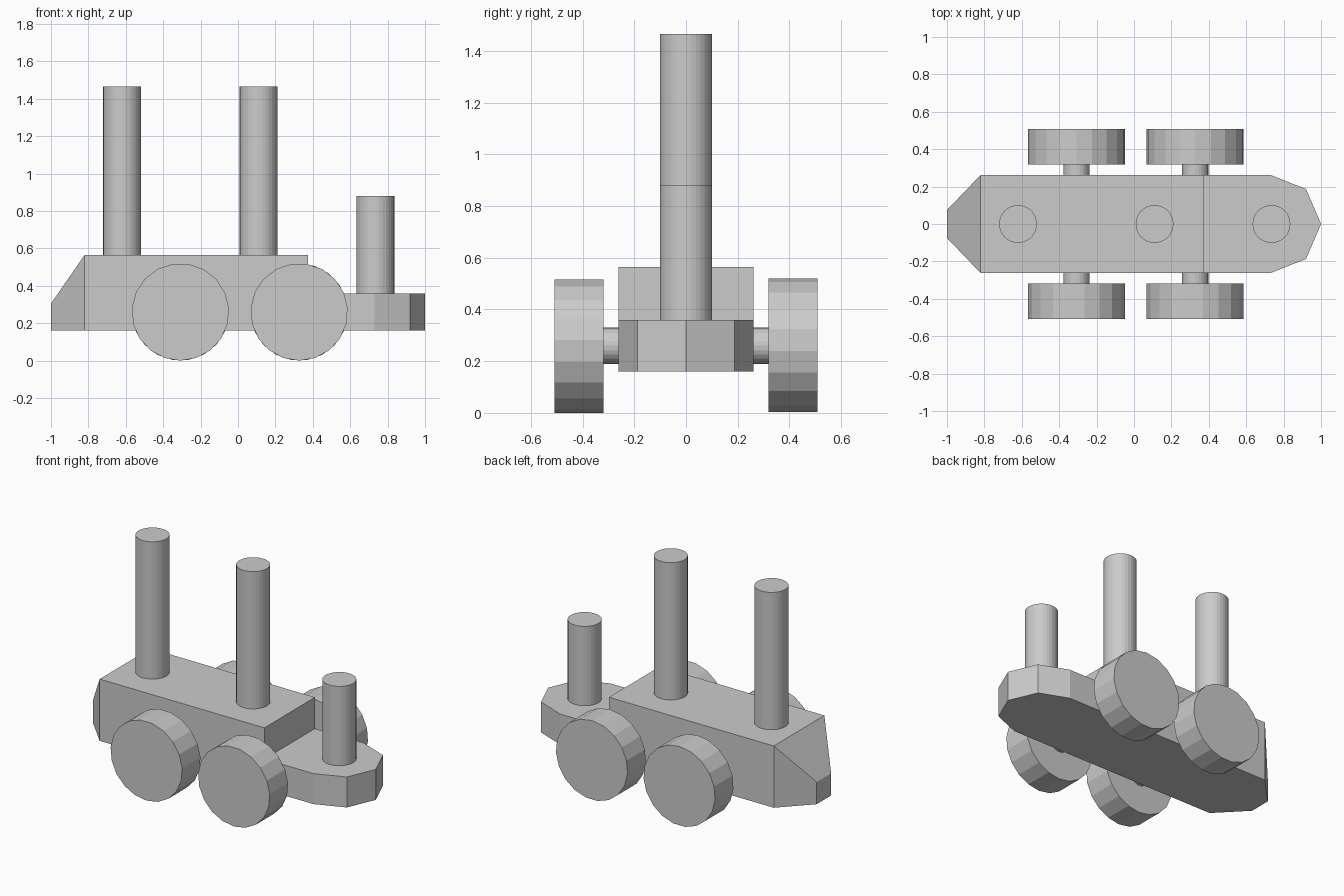
import bpy, bmesh, math
from mathutils import Matrix, Vector

cube = bpy.data.objects.get("Cube")
if cube:
    bpy.data.objects.remove(cube, do_unlink=True)

GREY = (0.6, 0.6, 0.6, 1.0)
mat = bpy.data.materials.new("plain grey")
mat.use_nodes = True
mat.diffuse_color = GREY
mat.node_tree.nodes["Principled BSDF"].inputs["Base Color"].default_value = GREY


def add_object(name, bm):
    bmesh.ops.recalc_face_normals(bm, faces=bm.faces)
    mesh = bpy.data.meshes.new(name)
    bm.to_mesh(mesh)
    bm.free()
    mesh.materials.append(mat)
    obj = bpy.data.objects.new(name, mesh)
    bpy.context.collection.objects.link(obj)
    return obj


def cylinder(name, center, radius, depth, sides, rotation=None):
    bm = bmesh.new()
    matrix = Matrix.Translation(center) @ (rotation or Matrix())
    bmesh.ops.create_cone(bm, cap_ends=True, segments=sides, radius1=radius,
                          radius2=radius, depth=depth, matrix=matrix)
    return add_object(name, bm)


def prism(bm, outline, z0, z1):
    """Extrude a plan outline between two heights."""
    face = bm.faces.new([bm.verts.new((x, y, z0)) for x, y in outline])
    new = bmesh.ops.extrude_face_region(bm, geom=[face])["geom"]
    for v in new:
        if isinstance(v, bmesh.types.BMVert):
            v.co.z = z1


FLOOR, DECK, ROOF = 0.16, 0.36, 0.565
HALF = 0.262
STEP_X = 0.375

# Main body with tapered, sloping tail
bm = bmesh.new()
prism(bm, [(STEP_X, -HALF), (STEP_X, HALF), (-0.82, HALF), (-0.82, -HALF)], FLOOR, ROOF)
tail = next(f for f in bm.faces if abs(f.calc_center_median().x + 0.82) < 0.001)
geom = bmesh.ops.extrude_discrete_faces(bm, faces=[tail])["faces"]
for v in geom[0].verts:
    v.co.x = -1.0
    v.co.y = math.copysign(0.075, v.co.y)
    v.co.z = min(v.co.z, 0.305)
add_object("body", bm)

# Low nose deck with a pointed plan
bm = bmesh.new()
side = [(STEP_X, HALF), (0.73, HALF), (0.92, 0.187)]
prism(bm, side + [(1.0, 0)] + [(x, -y) for x, y in reversed(side)], FLOOR, DECK)
add_object("nose_deck", bm)

# Upright posts
for name, x, base, top in (("rear_post", -0.62, ROOF, 1.465),
                           ("middle_post", 0.11, ROOF, 1.465),
                           ("front_post", 0.735, DECK, 0.88)):
    cylinder(name, (x, 0, (base + top) / 2), 0.101, top - base, 32)

# Axles and wheels
for place, x in (("rear", -0.308), ("front", 0.327)):
    turn = Matrix.Rotation(math.pi / 2, 4, "X")
    cylinder(place + "_axle", (x, 0, 0.26), 0.07, 0.66, 24, turn)
    for label, sign in (("right", -1), ("left", 1)):
        spin = Matrix.Rotation(sign * math.pi / 2, 4, "X")
        cylinder(f"{place}_{label}_wheel", (x, sign * 0.414, 0.26), 0.26, 0.19, 19, spin)
